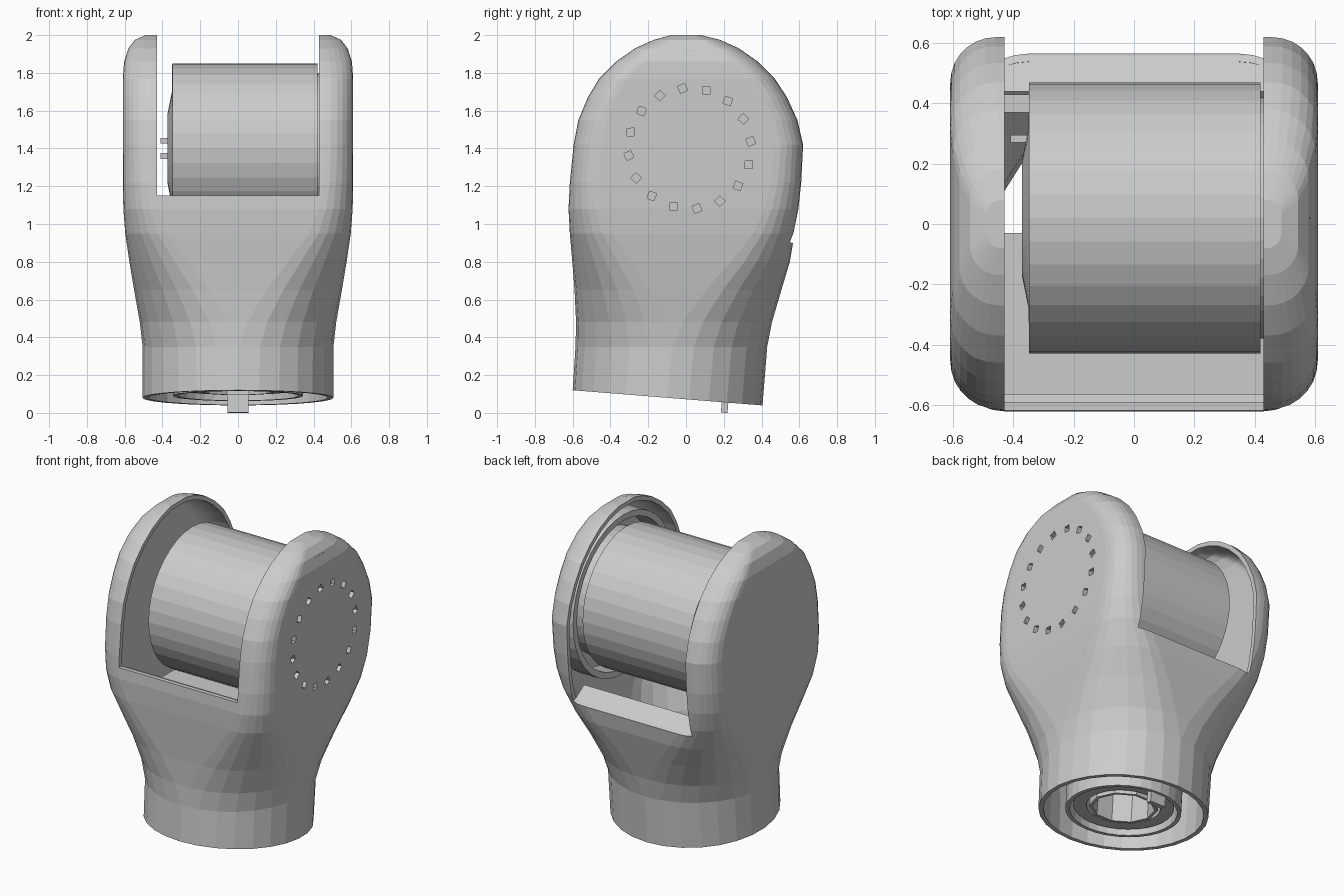
import bpy, bmesh, math
from mathutils import Matrix

if "Cube" in bpy.data.objects:
    bpy.data.objects.remove(bpy.data.objects["Cube"])

TILT = -0.08
HUB = (0.02, 1.40)          # y, z of the drum axis


def finish(name, bm, matrix=None):
    bmesh.ops.recalc_face_normals(bm, faces=bm.faces)
    me = bpy.data.meshes.new(name)
    bm.to_mesh(me)
    bm.free()
    ob = bpy.data.objects.new(name, me)
    bpy.context.collection.objects.link(ob)
    if matrix:
        ob.matrix_world = matrix
    return ob


def add_box(bm, x, y, z, rot=None):
    c = Matrix.Translation(((x[0] + x[1]) / 2, (y[0] + y[1]) / 2, (z[0] + z[1]) / 2))
    s = Matrix.Diagonal((x[1] - x[0], y[1] - y[0], z[1] - z[0], 1))
    bmesh.ops.create_cube(bm, size=1, matrix=c @ (rot or Matrix()) @ s)


def box(name, x, y, z, matrix=None):
    bm = bmesh.new()
    add_box(bm, x, y, z)
    return finish(name, bm, matrix)


def prism(name, profile, hx):
    """Extrude a y-z profile symmetrically along x."""
    bm = bmesh.new()
    f = bm.faces.new([bm.verts.new((-hx, y, z)) for y, z in profile])
    ext = bmesh.ops.extrude_face_region(bm, geom=[f])
    bmesh.ops.translate(bm, vec=(2 * hx, 0, 0),
                        verts=[v for v in ext['geom'] if isinstance(v, bmesh.types.BMVert)])
    return finish(name, bm)


def lathe(name, profile, matrix, sides=32, closed=False):
    """Revolve (radius, height) points about local z."""
    bm = bmesh.new()
    rings = [[bm.verts.new((r * math.cos(2 * math.pi * i / sides),
                            r * math.sin(2 * math.pi * i / sides), h))
              for i in range(sides)] for r, h in profile]
    pairs = list(zip(rings, rings[1:]))
    if closed:
        pairs.append((rings[-1], rings[0]))
    else:
        bm.faces.new(rings[0])
        bm.faces.new(rings[-1])
    for a, b in pairs:
        for i in range(sides):
            j = (i + 1) % sides
            bm.faces.new((a[i], a[j], b[j], b[i]))
    return finish(name, bm, matrix)


def tube(name, r_out, r_in, h0, h1, matrix, sides=32):
    return lathe(name, [(r_out, h0), (r_out, h1), (r_in, h1), (r_in, h0)],
                 matrix, sides, True)


def apply(ob, mod):
    bpy.context.view_layer.objects.active = ob
    bpy.ops.object.modifier_apply(modifier=mod.name)


def cut(ob, cutter):
    mod = ob.modifiers.new("cut", 'BOOLEAN')
    mod.operation = 'DIFFERENCE'
    mod.solver = 'EXACT'
    mod.object = cutter
    bpy.context.view_layer.update()
    apply(ob, mod)
    bpy.data.objects.remove(cutter)


# Fork housing: loft of rounded sections (z, half width, y front, y back, corner radius)
sections = [
    (0.08, 0.505, -0.60, 0.405, 0.51),
    (0.35, 0.505, -0.585, 0.43, 0.50),
    (0.48, 0.52, -0.582, 0.455, 0.47),
    (0.65, 0.55, -0.59, 0.505, 0.40),
    (0.80, 0.575, -0.602, 0.55, 0.31),
    (0.95, 0.597, -0.615, 0.575, 0.22),
    (1.08, 0.607, -0.622, 0.595, 0.18),
    (1.22, 0.61, -0.615, 0.61, 0.16),
    (1.42, 0.61, -0.595, 0.62, 0.15),
    (1.55, 0.61, -0.57, 0.59, 0.15),
    (1.67, 0.61, -0.52, 0.535, 0.15),
    (1.77, 0.61, -0.46, 0.47, 0.15),
    (1.86, 0.603, -0.37, 0.38, 0.15),
    (1.93, 0.58, -0.27, 0.28, 0.13),
    (1.975, 0.545, -0.17, 0.18, 0.10),
    (2.00, 0.49, -0.08, 0.08, 0.05),
]
bm = bmesh.new()
rows = []
for k, (z, hx, y0, y1, r) in enumerate(sections):
    yc, hy = (y0 + y1) / 2, (y1 - y0) / 2
    rx, ry = min(r, hx - 0.002), min(r, hy - 0.002)
    row = []
    for q, (sx, sy) in enumerate(((1, 1), (-1, 1), (-1, -1), (1, -1))):
        for i in range(8):
            a = math.pi / 2 * (q + i / 7)
            x = sx * (hx - rx) + rx * math.cos(a)
            y = yc + sy * (hy - ry) + ry * math.sin(a)
            lean = TILT * (y + 0.1) if k == 0 else 0
            row.append(bm.verts.new((x, y, z + lean)))
    rows.append(row)
for a, b in zip(rows, rows[1:]):
    for i in range(32):
        j = (i + 1) % 32
        bm.faces.new((a[i], a[j], b[j], b[i]))
bm.faces.new(rows[-1])
housing = finish("fork_housing", bm)
solid = housing.modifiers.new("wall", 'SOLIDIFY')
solid.thickness = 0.028
solid.offset = -1
apply(housing, solid)

# Slot between the arms, lower at the back
cut(housing, prism("slot_cutter", [(-0.8, 1.15), (-0.1, 1.15), (0.3, 1.02), (0.56, 0.90),
                                   (0.8, 0.90), (0.8, 2.2), (-0.8, 2.2)], 0.43))

# Ring of screw holes in the right arm only
bm = bmesh.new()
for i in range(16):
    a = 2 * math.pi * (i + 0.3) / 16
    y, z = HUB[0] + 0.325 * math.cos(a), HUB[1] + 0.32 * math.sin(a)
    add_box(bm, (0.5, 0.7), (y - 0.02, y + 0.02), (z - 0.02, z + 0.02),
            Matrix.Rotation(a + 0.3, 4, 'X'))
cut(housing, finish("hole_cutter", bm))

# Ledges along the slot
prism("back_ledge", [(0.55, 0.90), (0.44, 0.97), (0.44, 0.94), (0.535, 0.88)], 0.43)
prism("front_ledge", [(-0.615, 1.15), (-0.565, 1.14), (-0.565, 1.12), (-0.61, 1.12)], 0.43)

# Drum between the arms, axis along x
axis = Matrix.Translation((0, *HUB)) @ Matrix.Rotation(math.pi / 2, 4, 'Y')
lathe("drum", [(0.19, -0.372), (0.30, -0.350), (0.45, -0.348), (0.45, 0.42)], axis, 36)
lathe("drum_mount", [(0.40, 0.41), (0.40, 0.55)], axis, 36)
tube("arm_flange", 0.52, 0.48, 0.44, 0.585, axis, 36)
for z in (1.36, 1.44):
    box("drum_terminal", (-0.41, -0.35), (0.27, 0.295), (z - 0.015, z + 0.015))

# Inner shelf and bracket under the drum
box("inner_shelf", (-0.44, 0.44), (-0.565, -0.03), (0.89, 0.91))
box("inner_bracket", (-0.43, -0.33), (0.37, 0.43), (0.75, 0.93))

# Concentric fittings in the tilted base opening
base = Matrix.Translation((0, -0.1, 0.08)) @ Matrix.Rotation(TILT, 4, 'X')
tube("base_ring", 0.345, 0.32, 0.01, 0.32, base)
tube("base_inner_ring", 0.30, 0.22, 0.04, 0.32, base)
tube("base_hub", 0.205, 0.185, 0.03, 0.32, base, 10)
lathe("base_plate", [(0.36, 0.31), (0.36, 0.34)], base)
box("base_key", (-0.055, 0.055), (0.29, 0.325), (-0.055, 0.10), base)
